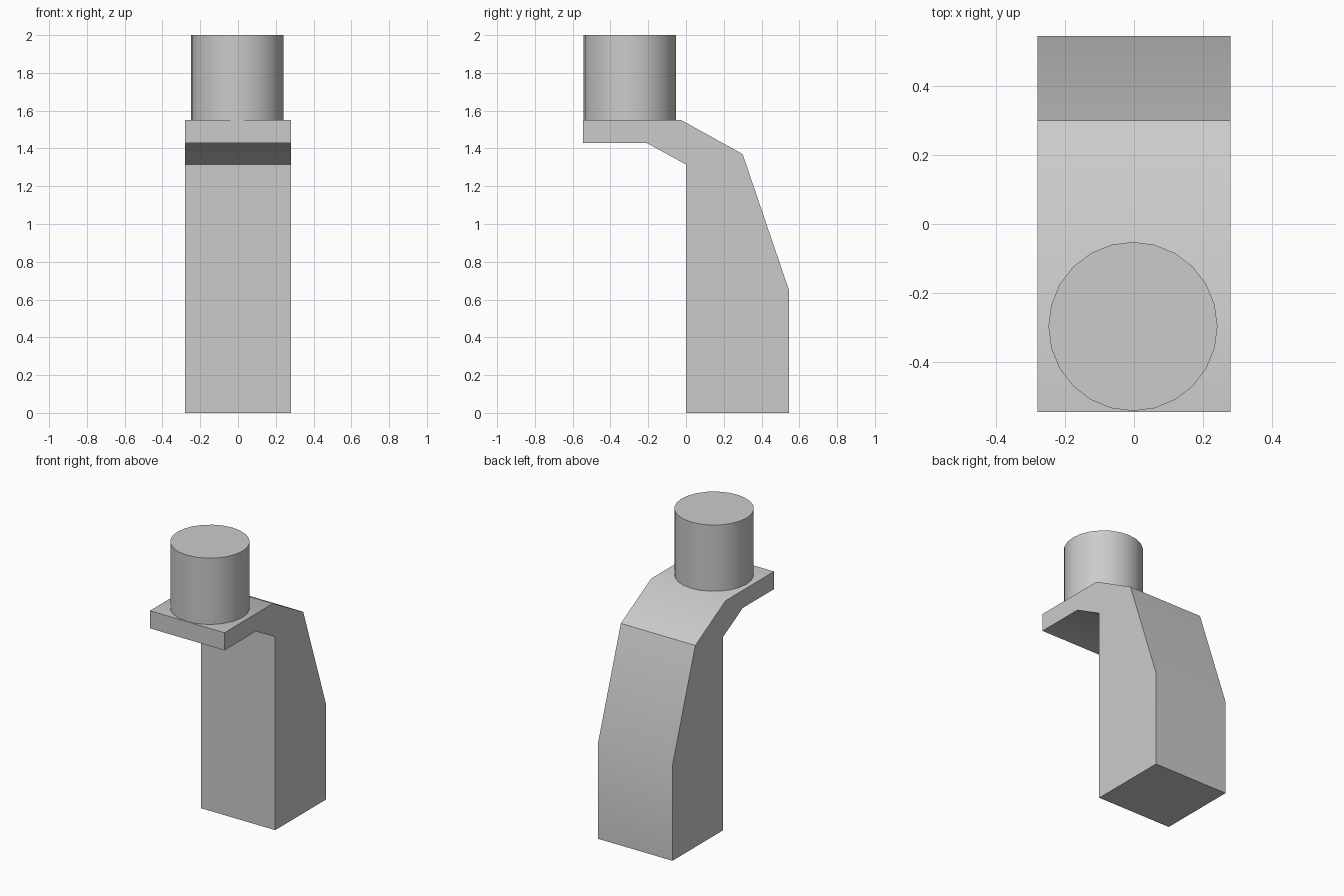
import bpy, bmesh, math

cube = bpy.data.objects.get("Cube")
if cube:
    bpy.data.objects.remove(cube, do_unlink=True)

grey = bpy.data.materials.new("plain grey")
grey.use_nodes = True
colour = (0.6, 0.6, 0.6, 1)
grey.diffuse_color = colour
grey.node_tree.nodes["Principled BSDF"].inputs["Base Color"].default_value = colour


def finish(obj):
    obj.data.materials.append(grey)
    bpy.ops.object.select_all(action="DESELECT")
    obj.select_set(True)
    bpy.context.view_layer.objects.active = obj
    bpy.ops.object.shade_smooth_by_angle(angle=math.radians(30))


# Bracket: side profile (y, z) extruded across the width
half_width = 0.28
profile = [(0, 0), (0.545, 0), (0.545, 0.65), (0.3, 1.37), (-0.025, 1.55),
           (-0.545, 1.55), (-0.545, 1.43), (-0.21, 1.43), (0, 1.315)]
bm = bmesh.new()
side = bm.faces.new([bm.verts.new((-half_width, y, z)) for y, z in profile])
sweep = bmesh.ops.extrude_face_region(bm, geom=[side])
moved = [v for v in sweep["geom"] if isinstance(v, bmesh.types.BMVert)]
bmesh.ops.translate(bm, verts=moved, vec=(2 * half_width, 0, 0))
bmesh.ops.recalc_face_normals(bm, faces=bm.faces)
mesh = bpy.data.meshes.new("bracket")
bm.to_mesh(mesh)
bm.free()
bracket = bpy.data.objects.new("bracket", mesh)
bpy.context.collection.objects.link(bracket)
finish(bracket)

# Round post standing on the front ledge
bpy.ops.mesh.primitive_cylinder_add(vertices=24, radius=0.245, depth=0.45,
                                    location=(-0.003, -0.297, 1.775))
post = bpy.context.object
post.name = "round_post"
finish(post)
